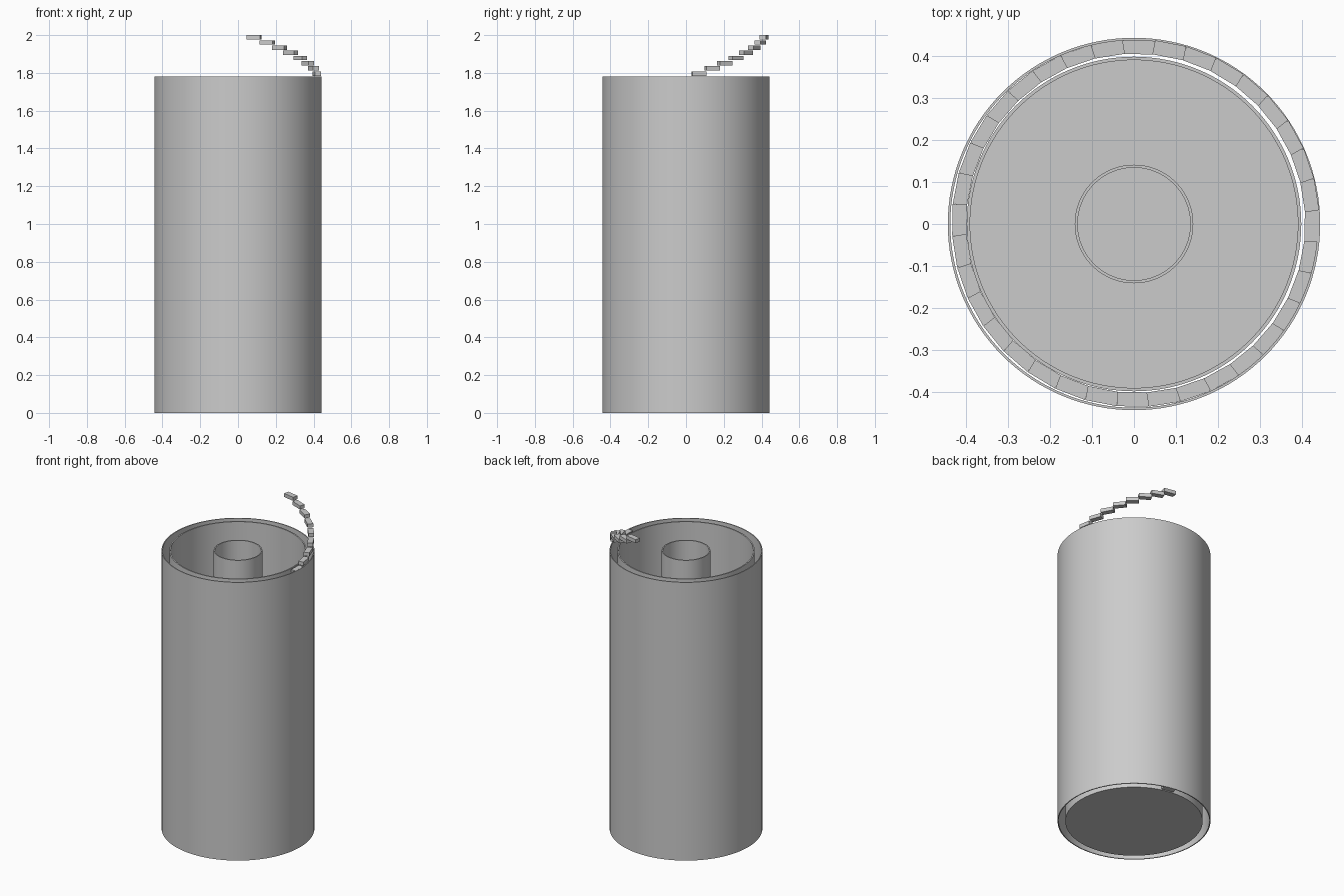
import bpy, bmesh, math
from mathutils import Matrix

if "Cube" in bpy.data.objects:
    bpy.data.objects.remove(bpy.data.objects["Cube"])

H = 1.78      # wall height
SEG = 128


def finish(name, bm, smooth=True):
    bmesh.ops.recalc_face_normals(bm, faces=bm.faces[:])
    me = bpy.data.meshes.new(name)
    bm.to_mesh(me)
    bm.free()
    ob = bpy.data.objects.new(name, me)
    bpy.context.collection.objects.link(ob)
    if smooth:
        bpy.ops.object.select_all(action='DESELECT')
        bpy.context.view_layer.objects.active = ob
        ob.select_set(True)
        bpy.ops.object.shade_smooth_by_angle(angle=math.radians(30))
    return ob


def tube(name, r_out, r_in, z0, z1):
    """Open tube with a thin wall, made from a lathed rectangle."""
    bm = bmesh.new()
    profile = [(r_out, z0), (r_out, z1), (r_in, z1), (r_in, z0)]
    rings = []
    for i in range(SEG):
        a = 2 * math.pi * i / SEG
        rings.append([bm.verts.new((r * math.cos(a), r * math.sin(a), z)) for r, z in profile])
    for i in range(SEG):
        p, q = rings[i], rings[(i + 1) % SEG]
        for k in range(4):
            m = (k + 1) % 4
            bm.faces.new((p[k], q[k], q[m], p[m]))
    return finish(name, bm)


# Concentric walls
tube("outer_wall", 0.443, 0.437, 0, H)
tube("inner_wall", 0.398, 0.390, 0, H)
tube("central_column", 0.141, 0.134, 0, H)

# Floor of the inner chamber
bm = bmesh.new()
bmesh.ops.create_cone(bm, cap_ends=True, segments=SEG, radius1=0.394, radius2=0.394,
                      depth=0.01, matrix=Matrix.Translation((0, 0, 0.005)))
finish("floor", bm)

# Spiral stair climbing two turns between the walls
STEPS = 73
THICK = 0.023
RISE = (2 - THICK) / (STEPS - 1)
bm = bmesh.new()
for i in range(STEPS):
    ang = math.radians(79 + 10 * i)
    mat = (Matrix.Translation((0.004, 0.002, RISE * i + THICK / 2))
           @ Matrix.Rotation(ang, 4, 'Z')
           @ Matrix.Translation((0.419, 0, 0))
           @ Matrix.Diagonal((0.034, 0.075, THICK, 1)))
    bmesh.ops.create_cube(bm, size=1, matrix=mat)
finish("spiral_stair", bm, smooth=False)
